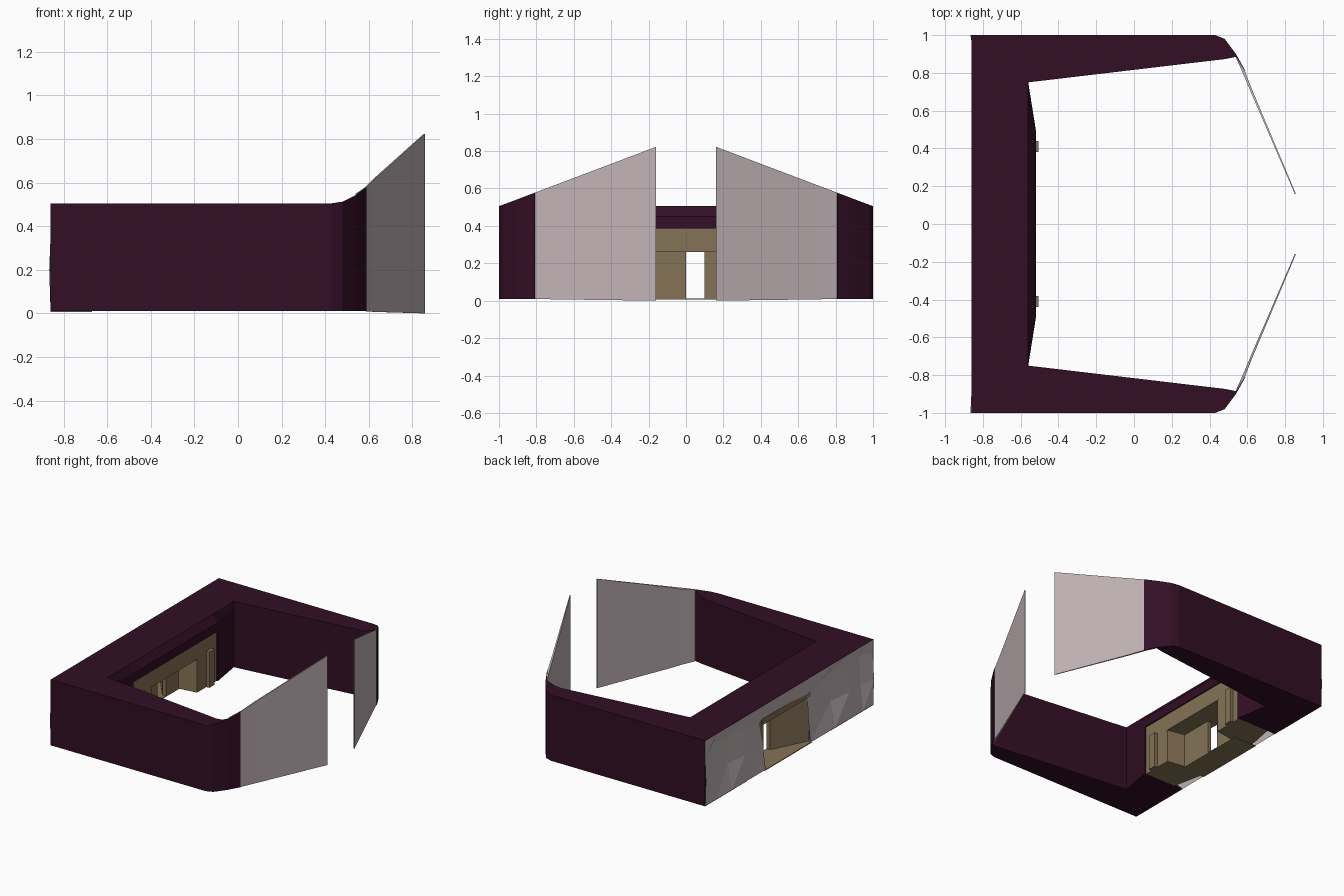
import bpy, bmesh

if "Cube" in bpy.data.objects:
    bpy.data.objects.remove(bpy.data.objects["Cube"])

def material(name, rgb):
    m = bpy.data.materials.new(name)
    m.diffuse_color = (*rgb, 1)
    m.use_nodes = True
    m.node_tree.nodes["Principled BSDF"].inputs["Base Color"].default_value = m.diffuse_color
    return m

DARK = material("dark_plum", (0.032, 0.0045, 0.018))
PALE = material("pale_stone", (0.55, 0.46, 0.48))
BROWN = material("brown_stone", (0.235, 0.17, 0.092))

def finish(name, bm, mat, mirror=False):
    bmesh.ops.recalc_face_normals(bm, faces=bm.faces)
    me = bpy.data.meshes.new(name)
    bm.to_mesh(me)
    bm.free()
    me.materials.append(mat)
    ob = bpy.data.objects.new(name, me)
    bpy.context.collection.objects.link(ob)
    if mirror:
        mod = ob.modifiers.new("mirror", 'MIRROR')
        mod.use_axis = (False, True, False)
        mod.use_mirror_merge = False
    return ob

def loft(name, sections, mat, mirror=False):
    """Closed solid through matching cross-section loops."""
    bm = bmesh.new()
    rows = [[bm.verts.new(p) for p in s] for s in sections]
    n = len(rows[0])
    for a, b in zip(rows, rows[1:]):
        for i in range(n):
            j = (i + 1) % n
            bm.faces.new((a[i], a[j], b[j], b[i]))
    bm.faces.new(rows[0])
    bm.faces.new(rows[-1])
    return finish(name, bm, mat, mirror)

def prism(name, plan, z0, z1, mat, mirror=False):
    return loft(name, [[(x, y, z) for x, y in plan] for z in (z0, z1)], mat, mirror)

def box(name, x0, x1, y0, y1, z0, z1, mat, mirror=False):
    return prism(name, [(x0, y0), (x1, y0), (x1, y1), (x0, y1)], z0, z1, mat, mirror)

def top(y):
    return 0.505 + (1 - y) * 0.378

# Side walls: thick, tapering into the curved front corners
wall = [((-.86, 1), (-.56, .75)), ((.43, 1), (.43, .867)), ((.48, .98), (.48, .873)),
        ((.54, .90), (.541, .885)), ((.59, .81), (.588, .808))]
loft("side_wall", [[(*o, .01), (*o, top(o[1])), (*i, top(o[1])), (*i, .01)]
                   for o, i in wall], DARK, True)

# Tall thin front panels
panel = [((.541, .884), (.54, .88), .01), ((.588, .806), (.583, .783), .01),
         ((.63, .70), (.622, .69), .007), ((.857, .16), (.851, .16), 0)]
loft("front_panel", [[(*o, b), (*o, top(o[1])), (*i, top(o[1])), (*i, b)]
                     for o, i, b in panel], PALE, True)

# Back wall: corner blocks and the beam over the gate
def section(yo, yi, ledge):
    return [(-.86, yo, .01), (-.80, yo, .03), (-.79, yo, .38), (-.86, yo, .505),
            (-.56, yi, .505), (ledge, yi, .45), (ledge, yi, .01)]
loft("back_corner", [section(1, .75, -.56), section(.5, .5, -.52)], DARK, True)
loft("gate_beam", [[(-.79, y, .385), (-.86, y, .505), (-.56, y, .505),
                    (-.52, y, .45), (-.52, y, .385)] for y in (-.5, .5)], DARK)

# Faceted stone facade on the outside of the back wall
cols = [(-1, -.858, .40), (-.88, -.83, .42), (-.74, -.835, .36), (-.55, -.81, .41),
        (-.25, -.835, .37), (.28, -.825, .36), (.5, -.835, .40), (.68, -.815, .39),
        (.86, -.835, .43), (1, -.858, .37)]
bm = bmesh.new()
grid = [[bm.verts.new(p) for p in ((-.86, y, .503), (x, y, z), (x - .008, y, .2), (-.86, y, .012))]
        for y, x, z in cols]
for k, (a, b) in enumerate(zip(grid, grid[1:])):
    for r in range(3):
        if k == 4 and r > 0:      # gate opening
            continue
        bm.faces.new((a[r], a[r + 1], b[r + 1]))
        bm.faces.new((a[r], b[r + 1], b[r]))
finish("stone_facade", bm, PALE)

# Gate: two jambs that narrow in the middle, a lintel, floor and pilasters
for side, s, gap in (("left", -1, 0.0), ("right", 1, .1)):
    plan = [(-.53, s * .5), (-.53, s * .27), (-.67, s * .25), (-.67, gap),
            (-.70, gap), (-.835, s * .27), (-.79, s * .5)]
    prism(side + "_gate_jamb", plan, .01, .385, BROWN)
loft("gate_lintel", [[(-.529, y, .26), (-.529, y, .385), (-.835, y, .385),
                      (-.835, y, .34), (-.69, y, .265)] for y in (-.29, .29)], BROWN)
box("gate_floor", -.86, -.67, -.27, .29, .006, .012, BROWN)
box("gate_pilaster", -.54, -.505, .38, .44, .01, .28, BROWN, True)
